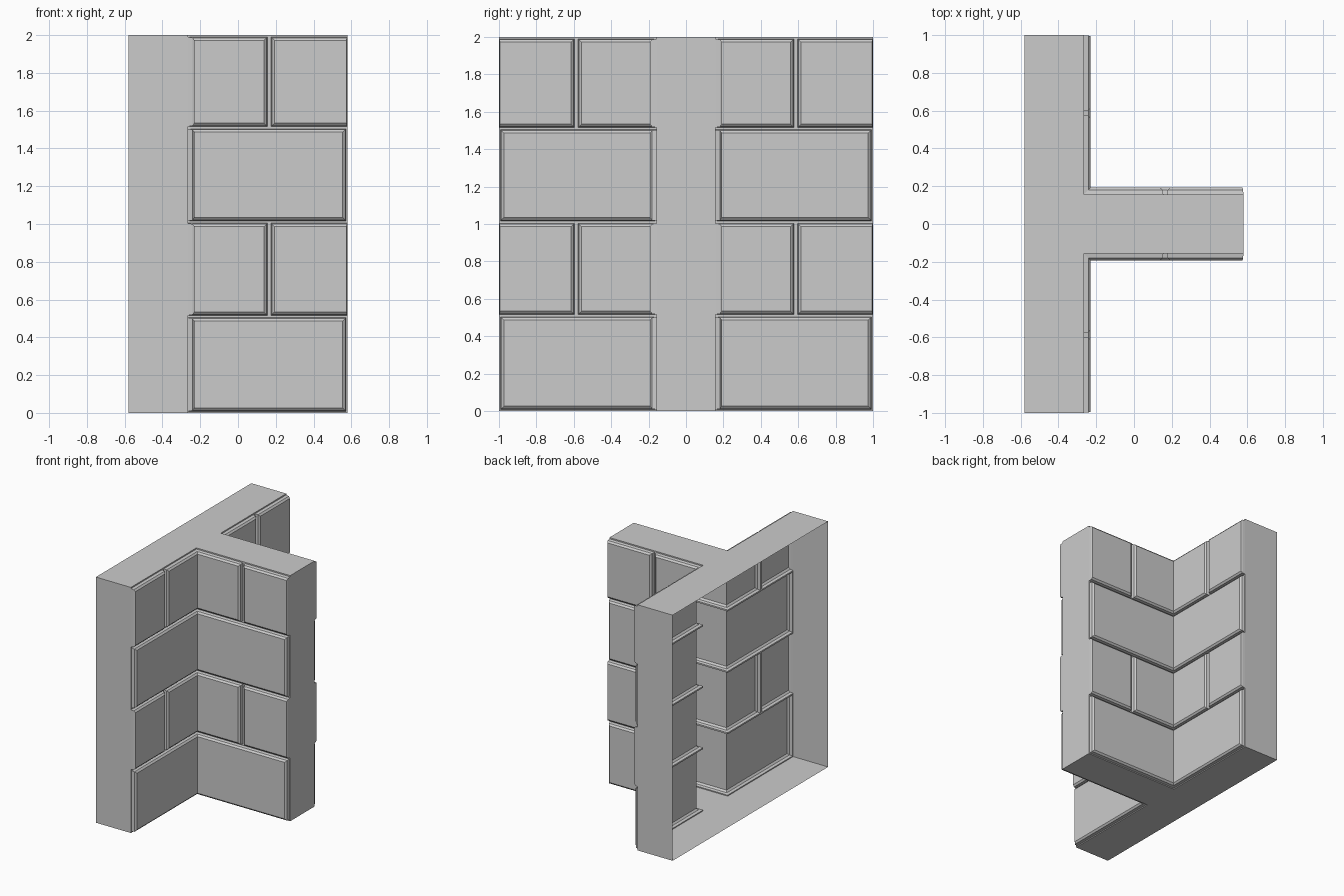
import bpy, bmesh

if "Cube" in bpy.data.objects:
    bpy.data.objects.remove(bpy.data.objects["Cube"])

BACK, FRONT, END, HALF, TOP = -0.58, -0.265, 0.58, 0.157, 2.0
S0, S1 = -(END - FRONT), 1 - HALF       # wall path: stem end, corner at 0, bar end


def point(s, z, d):
    """Point on the L-shaped wall path at height z, raised by d."""
    if s < 0:
        return (FRONT - s, HALF + d, z)
    if s > 0:
        return (FRONT + d, HALF + s, z)
    return (FRONT + d, HALF + d, z)


def face(bm, pts):
    bm.faces.new([bm.verts.new(p) for p in pts])


def panel(bm, a, b, z0, z1, d=0.0):
    """Flat strip on the wall, folded where it crosses the corner."""
    cuts = [a, 0, b] if a < 0 < b else [a, b]
    for p, q in zip(cuts, cuts[1:]):
        face(bm, [point(p, z0, d), point(q, z0, d), point(q, z1, d), point(p, z1, d)])


def brick(bm, a, b, z0, z1, ka=1.0, kb=1.0):
    """Raised block: steep side, then a chamfer, then the flat face."""
    rings = []
    for i, d in ((0, 0), (0.004, 0.024), (0.018, 0.036)):
        l, r, lo, hi = a + i * ka, b - i * kb, z0 + i, z1 - i
        m = [0] if l < 0 < r else []
        ring = [(s, lo) for s in [l] + m + [r]] + [(s, hi) for s in [r] + m + [l]]
        rings.append([point(s, z, d) for s, z in ring])
    n = len(rings[0])
    for o, k in zip(rings, rings[1:]):
        for j in range(n):
            t = (j + 1) % n
            face(bm, [o[j], o[t], k[t], k[j]])
    panel(bm, l, r, lo, hi, d)


def finish(bm, name):
    bmesh.ops.remove_doubles(bm, verts=bm.verts, dist=0.0002)
    me = bpy.data.meshes.new(name)
    bm.to_mesh(me)
    bm.free()
    ob = bpy.data.objects.new(name, me)
    bpy.context.collection.objects.link(ob)
    mod = ob.modifiers.new("Mirror", 'MIRROR')
    mod.use_axis = (False, True, False)


# T-shaped core, open at the back
core = bmesh.new()
outline = [(BACK, 0), (BACK, 1), (FRONT, 1), (FRONT, HALF), (END, HALF), (END, 0)]
face(core, [(x, y, 0) for x, y in outline])
face(core, [(x, y, TOP) for x, y in reversed(outline)])
face(core, [(FRONT, 1, 0), (BACK, 1, 0), (BACK, 1, TOP), (FRONT, 1, TOP)])
face(core, [(END, 0, 0), (END, HALF, 0), (END, HALF, TOP), (END, 0, TOP)])

# Brick courses with mortar joints between them
bricks = bmesh.new()
panel(core, S0, S1, 0, 0.008)
for row in range(4):
    z0 = 0.008 if row == 0 else row * 0.5 + 0.016
    z1 = row * 0.5 + (0.504 if row < 3 else 0.49)
    panel(core, S0, S1, z1, TOP if row == 3 else row * 0.5 + 0.516)
    if row % 2 == 0:
        spans = [(S0 + 0.008, S1 - 0.008, 1, 1)]
    else:
        spans = [(S0 + 0.001, -0.44, 0.3, 1), (-0.42, 0.42, 1, 1), (0.44, S1 - 0.001, 1, 0.3)]
    edge = S0
    for a, b, ka, kb in spans:
        panel(core, edge, a, z0, z1)
        brick(bricks, a, b, z0, z1, ka, kb)
        edge = b
    panel(core, edge, S1, z0, z1)

finish(core, "wall_core")
finish(bricks, "wall_bricks")
